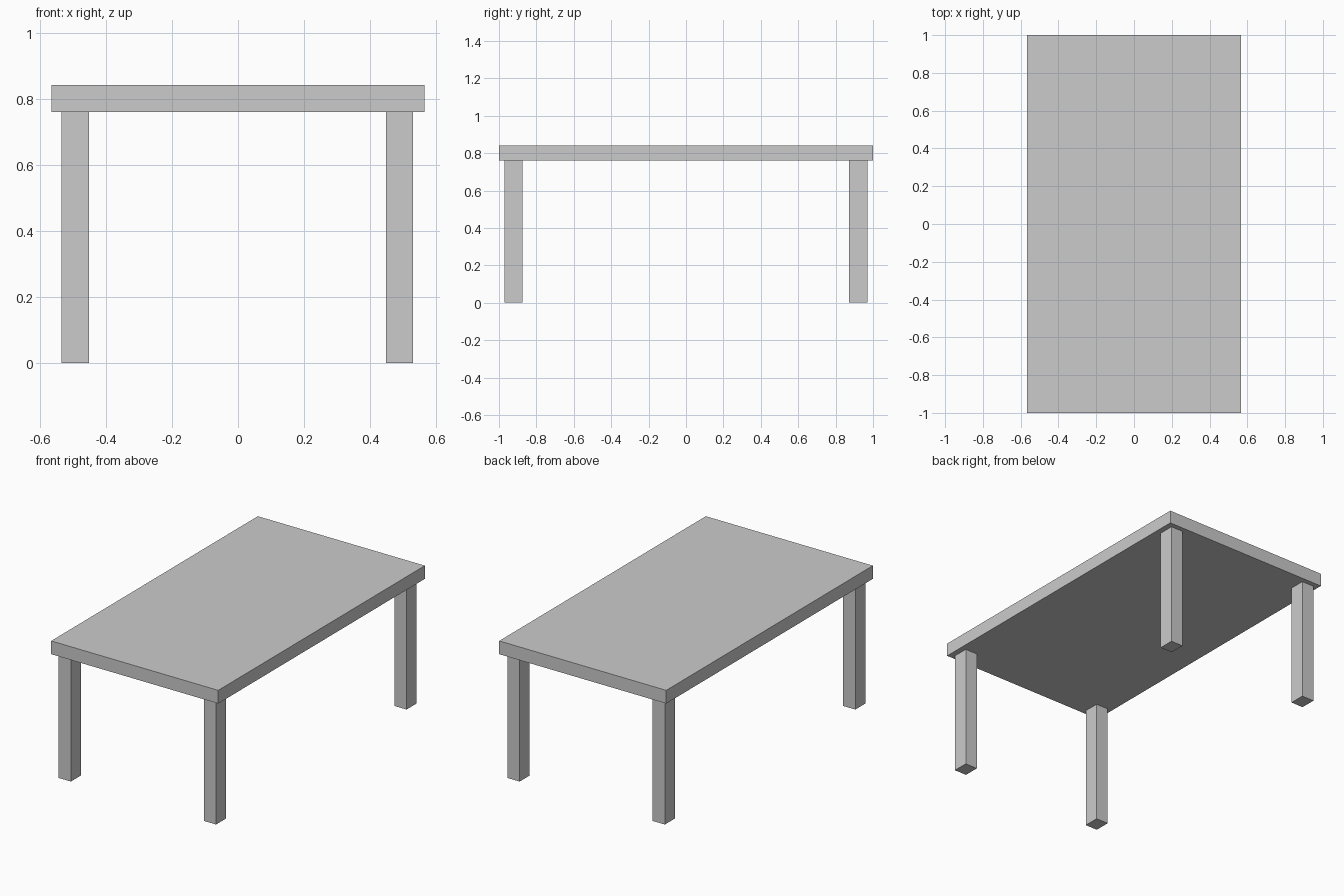
import bpy

if "Cube" in bpy.data.objects:
    bpy.data.objects.remove(bpy.data.objects["Cube"])


def box(name, centre, size):
    bpy.ops.mesh.primitive_cube_add(size=1, location=centre)
    ob = bpy.context.object
    ob.name = name
    ob.scale = size
    bpy.ops.object.transform_apply(location=False, rotation=False, scale=True)
    return ob


TOP_Z, UNDER_Z = 0.842, 0.761

# Table top slab
box("table_top", (0, 0, (TOP_Z + UNDER_Z) / 2), (1.132, 2.0, TOP_Z - UNDER_Z))

# Four straight legs, one near each corner
for side, x in (("left", -0.494), ("right", 0.490)):
    for end, y in (("front", -0.923), ("back", 0.921)):
        box(f"{end}_{side}_leg", (x, y, UNDER_Z / 2), (0.083, 0.097, UNDER_Z))
